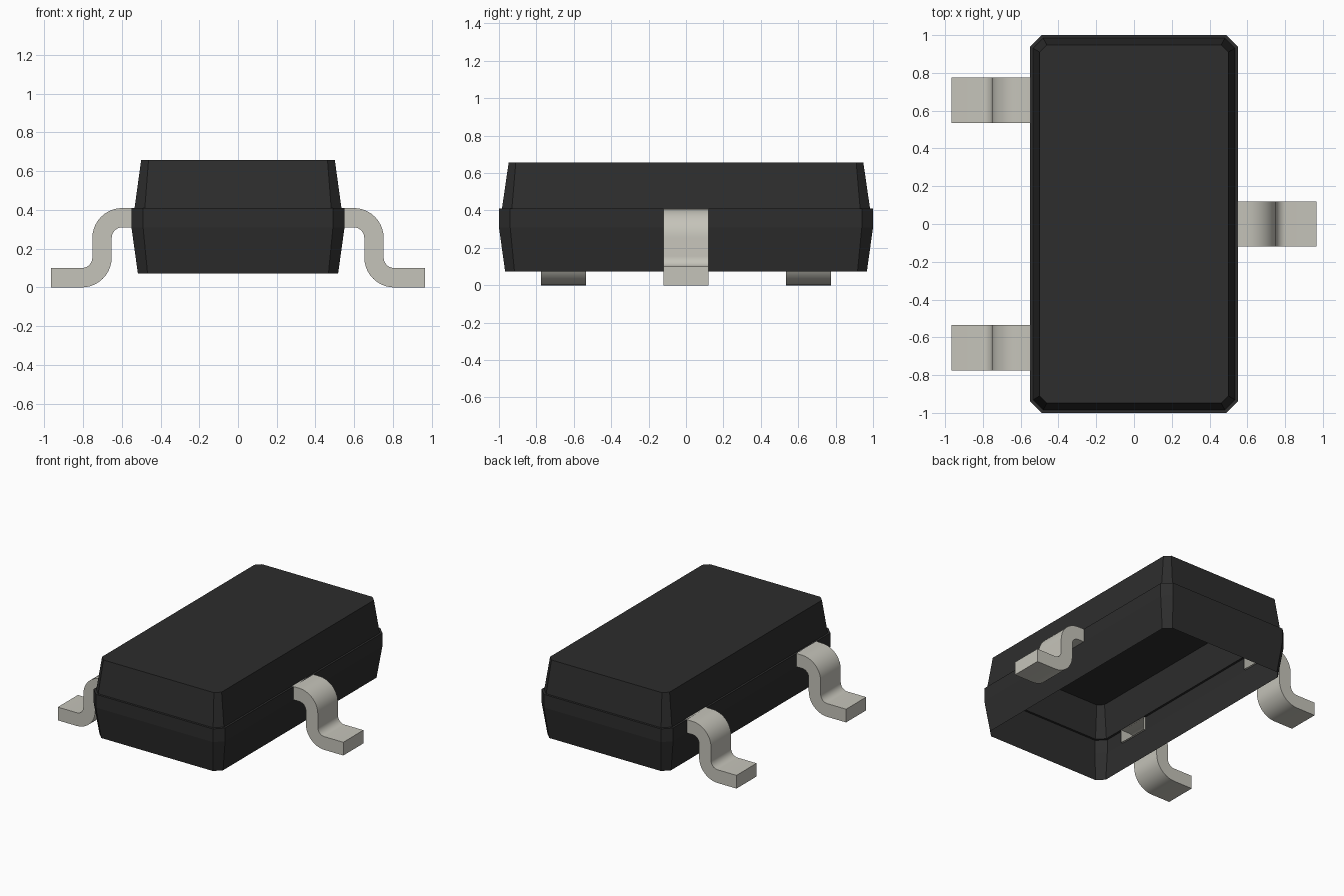
import bpy
import bmesh
from math import sin, cos, radians
from mathutils import Vector

cube = bpy.data.objects.get("Cube")
if cube:
    bpy.data.objects.remove(cube)


def material(name, rgb, roughness, metallic=0.0):
    mat = bpy.data.materials.new(name)
    mat.use_nodes = True
    mat.diffuse_color = (*rgb, 1)
    shader = mat.node_tree.nodes["Principled BSDF"]
    shader.inputs["Base Color"].default_value = (*rgb, 1)
    shader.inputs["Roughness"].default_value = roughness
    return mat


black = material("black_plastic", (0.026, 0.026, 0.026), 0.6)
tin = material("tin_grey", (0.56, 0.55, 0.49), 0.5)


def add_object(name, bm, mat):
    mesh = bpy.data.meshes.new(name)
    bm.to_mesh(mesh)
    bm.free()
    mesh.materials.append(mat)
    obj = bpy.data.objects.new(name, mesh)
    bpy.context.collection.objects.link(obj)
    return obj


# Lead positions: side (+1 / -1), y centre, name
LEADS = [(1, 0, "left_lead"), (-1, -0.655, "right_front_lead"),
         (-1, 0.655, "right_back_lead")]
HALF_WIDTH = 0.12
LEAD_TOP, LEAD_UNDER = 0.41, 0.31


# Body: hollow shell of stacked chamfered rectangles, open underneath
def ring(bm, hx, hy, c, z):
    quarter = [(hx, hy - c), (hx - c, hy)]
    pts = []
    for sx, sy in ((1, 1), (-1, 1), (-1, -1), (1, -1)):
        corner = [(sx * x, sy * y) for x, y in quarter]
        pts += corner if sx * sy > 0 else corner[::-1]
    return [bm.verts.new((x, y, z)) for x, y in pts]


bm = bmesh.new()
sections = [(0.517, 0.967, 0.05, 0.073), (0.55, 1.0, 0.06, LEAD_UNDER),
            (0.55, 1.0, 0.06, LEAD_TOP), (0.534, 0.984, 0.053, LEAD_TOP),
            (0.5, 0.948, 0.038, 0.657)]
rings = [ring(bm, *s) for s in sections]
for low, high in zip(rings, rings[1:]):
    for i in range(len(low)):
        j = (i + 1) % len(low)
        bm.faces.new((low[i], low[j], high[j], high[i]))
bm.faces.new(rings[-1])
bm.normal_update()


# Openings in the middle band where the leads enter
def band_faces(side):
    return [f for f in bm.faces if f.normal.x * side > 0.99
            and LEAD_UNDER < f.calc_center_median().z < LEAD_TOP]


for side, y, _ in LEADS:
    for edge_y in (y - HALF_WIDTH, y + HALF_WIDTH):
        faces = band_faces(side)
        edges = {e for f in faces for e in f.edges}
        verts = {v for f in faces for v in f.verts}
        bmesh.ops.bisect_plane(bm, geom=faces + list(edges) + list(verts),
                               plane_co=(0, edge_y, 0), plane_no=(0, 1, 0))
        bm.normal_update()
    opening = [f for f in band_faces(side)
               if abs(f.calc_center_median().y - y) < HALF_WIDTH / 2]
    bmesh.ops.delete(bm, geom=opening, context='FACES_ONLY')
add_object("body", bm, black)


# Leads: gull-wing strip with two round bends
def arc(cx, cz, r, start, end, steps=10):
    angles = [radians(start + (end - start) * i / steps) for i in range(steps + 1)]
    return [(cx + r * cos(a), cz + r * sin(a)) for a in angles]


BIG, SMALL = 0.155, 0.055
upper, lower = (0.597, 0.255), (0.807, 0.155)
outer = ([(0.535, LEAD_TOP)] + arc(*upper, BIG, 90, 0)
         + arc(*lower, SMALL, 180, 270) + [(0.965, 0.1)])
inner = ([(0.535, LEAD_UNDER)] + arc(*upper, SMALL, 90, 0)
         + arc(*lower, BIG, 180, 270) + [(0.965, 0)])


def build_lead(side, y, name):
    bm = bmesh.new()
    rows = [[bm.verts.new((side * x, y + dy, z)) for x, z in line]
            for line, dy in ((outer, -HALF_WIDTH), (outer, HALF_WIDTH),
                             (inner, HALF_WIDTH), (inner, -HALF_WIDTH))]
    for k in range(4):
        a, b = rows[k], rows[(k + 1) % 4]
        for i in range(len(a) - 1):
            bm.faces.new((a[i], a[i + 1], b[i + 1], b[i]))
    bm.faces.new([row[-1] for row in rows])
    bmesh.ops.recalc_face_normals(bm, faces=bm.faces)
    # make the toe end face point outwards
    toe = max(bm.faces, key=lambda f: f.calc_center_median().x * side)
    if toe.normal.dot(Vector((side, 0, 0))) < 0:
        bmesh.ops.reverse_faces(bm, faces=bm.faces)
    obj = add_object(name, bm, tin)
    bpy.ops.object.select_all(action='DESELECT')
    obj.select_set(True)
    bpy.context.view_layer.objects.active = obj
    bpy.ops.object.shade_smooth_by_angle(angle=radians(30))


for lead in LEADS:
    build_lead(*lead)
